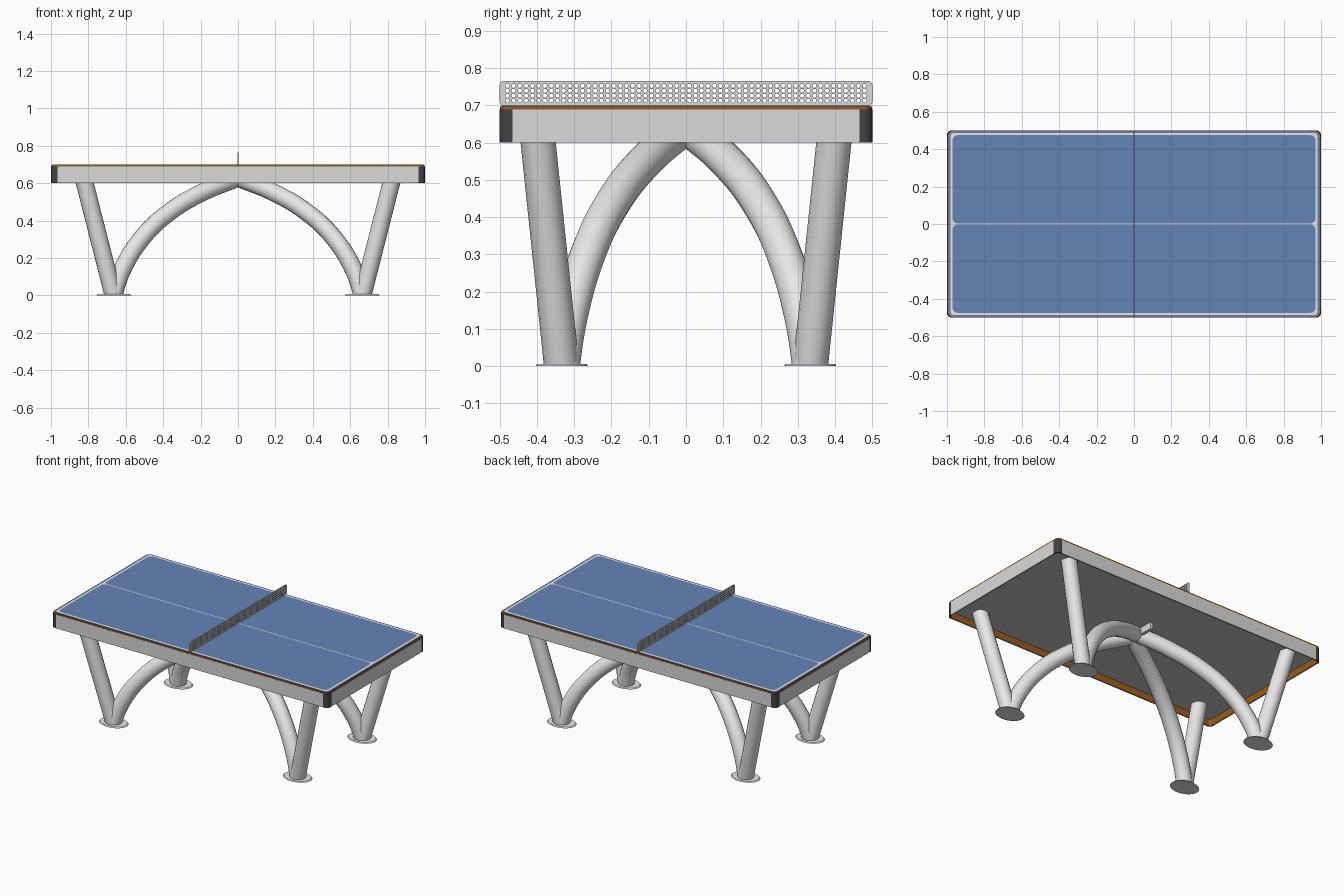
import bpy, bmesh, math
from mathutils import Vector

if "Cube" in bpy.data.objects:
    bpy.data.objects.remove(bpy.data.objects["Cube"])


def material(name, r, g, b):
    m = bpy.data.materials.new(name)
    m.diffuse_color = (r, g, b, 1)
    m.use_nodes = True
    m.node_tree.nodes["Principled BSDF"].inputs["Base Color"].default_value = m.diffuse_color
    return m


STEEL = material("light_grey_steel", 0.70, 0.70, 0.70)
LEG = material("pale_grey_tube", 0.80, 0.80, 0.80)
DARK = material("dark_plastic", 0.055, 0.055, 0.055)
BLUE = material("blue_paint", 0.13, 0.23, 0.47)
WOOD = material("brown_edge", 0.33, 0.11, 0.01)
WHITE = material("white_line", 0.80, 0.80, 0.80)
UNDER = material("grey_underside", 0.57, 0.57, 0.57)


def finish(bm, name, mats, smooth=True):
    me = bpy.data.meshes.new(name)
    bm.to_mesh(me)
    bm.free()
    ob = bpy.data.objects.new(name, me)
    bpy.context.collection.objects.link(ob)
    for m in mats:
        me.materials.append(m)
    if smooth:
        bpy.ops.object.select_all(action='DESELECT')
        ob.select_set(True)
        bpy.context.view_layer.objects.active = ob
        bpy.ops.object.shade_smooth_by_angle(angle=math.radians(35))
    return ob


def rounded_rect(x0, x1, y0, y1, r, seg=6, brk=0.0):
    """Counter-clockwise outline; brk adds a point that far from each corner."""
    pts = []
    corners = [(x1, y1, -1, -1, 0), (x0, y1, 1, -1, 90), (x0, y0, 1, 1, 180), (x1, y0, -1, 1, 270)]
    for cx, cy, sx, sy, a0 in corners:
        arc = [(cx + sx * r + r * math.cos(math.radians(a0 + 90 * i / seg)),
                cy + sy * r + r * math.sin(math.radians(a0 + 90 * i / seg))) for i in range(seg + 1)]
        if brk:
            ends = [(cx, cy + sy * brk), (cx + sx * brk, cy)]
            if a0 in (90, 270):
                ends.reverse()
            arc = [ends[0]] + arc + [ends[1]]
        pts += arc
    return pts


def loop_fill(bm, loops, place):
    """Fill an outer outline, leaving the other outlines as holes."""
    edges = []
    for pts in loops:
        vs = [bm.verts.new(place(*p)) for p in pts]
        edges += [bm.edges.new((vs[i], vs[(i + 1) % len(vs)])) for i in range(len(vs))]
    bmesh.ops.triangle_fill(bm, use_beauty=True, edges=edges)


def slab(name, outline, z0, z1, mat):
    """Extruded outline."""
    bm = bmesh.new()
    lo = [bm.verts.new((x, y, z0)) for x, y in outline]
    hi = [bm.verts.new((x, y, z1)) for x, y in outline]
    n = len(lo)
    bm.faces.new(lo[::-1])
    bm.faces.new(hi)
    for i in range(n):
        j = (i + 1) % n
        bm.faces.new((lo[i], lo[j], hi[j], hi[i]))
    return finish(bm, name, [mat])


# Table top: brown board showing as a rim round the blue playing surface
slab("top_board", rounded_rect(-0.997, 0.997, -0.499, 0.499, 0.025), 0.689, 0.6975, WOOD)
slab("playing_surface", rounded_rect(-0.992, 0.992, -0.494, 0.494, 0.022), 0.6975, 0.70, BLUE)

# Underside panel, recessed within the apron
slab("underside_panel", rounded_rect(-0.99, 0.99, -0.49, 0.49, 0.02), 0.643, 0.687, UNDER)

# Apron: steel outside, brown inside, dark corner guards
bm = bmesh.new()
rings = []
outer = rounded_rect(-1, 1, -0.5, 0.5, 0.024, brk=0.035)
inner = rounded_rect(-0.991, 0.991, -0.491, 0.491, 0.015, brk=0.026)
for pts, z in ((outer, 0.60), (outer, 0.689), (inner, 0.689), (inner, 0.60)):
    rings.append([bm.verts.new((x, y, z)) for x, y in pts])
n = len(outer)
for k in range(4):
    a, b = rings[k], rings[(k + 1) % 4]
    for i in range(n):
        j = (i + 1) % n
        f = bm.faces.new((a[i], a[j], b[j], b[i]))
        c = f.calc_center_median()
        corner = abs(c.x) > 0.963 and abs(c.y) > 0.463
        f.material_index = 2 if k == 2 else (1 if corner else 0)
bmesh.ops.recalc_face_normals(bm, faces=bm.faces)
finish(bm, "apron", [STEEL, DARK, WOOD])

# White court lines: border and long centre line
bm = bmesh.new()
loop_fill(bm, [rounded_rect(-0.982, 0.982, -0.487, 0.487, 0.02),
               rounded_rect(-0.970, 0.970, 0.003, 0.475, 0.028),
               rounded_rect(-0.970, 0.970, -0.475, -0.003, 0.028)],
          lambda x, y: (x, y, 0.7004))
for f in bm.faces:
    f.normal_update()
    if f.normal.z < 0:
        f.normal_flip()
finish(bm, "court_lines", [WHITE], smooth=False)

# Net: perforated sheet inside a plain rounded border
COLS, ROWS, Y, Z0, Z1 = 58, 4, 0.488, 0.706, 0.759
bm = bmesh.new()
dy, dz, R = 2 * Y / COLS, (Z1 - Z0) / ROWS, 0.0056
unit = [(1, 0), (1, 1), (0, 1), (-1, 1), (-1, 0), (-1, -1), (0, -1), (1, -1)]
for c in range(COLS):
    for r in range(ROWS):
        cy, cz = -Y + (c + 0.5) * dy, Z0 + (r + 0.5) * dz
        out = [bm.verts.new((0, cy + u * dy / 2, cz + v * dz / 2)) for u, v in unit]
        hole = [bm.verts.new((0, cy + R * math.cos(i * math.pi / 4), cz + R * math.sin(i * math.pi / 4)))
                for i in range(8)]
        for i in range(8):
            j = (i + 1) % 8
            bm.faces.new((out[i], out[j], hole[j], hole[i]))
bmesh.ops.remove_doubles(bm, verts=bm.verts, dist=0.0002)
net = finish(bm, "net_mesh", [STEEL], smooth=False)

bm = bmesh.new()
loop_fill(bm, [rounded_rect(-0.5, 0.5, 0.699, 0.765, 0.01),
               [(-Y, Z0), (Y, Z0), (Y, Z1), (-Y, Z1)]], lambda y, z: (0, y, z))
bmesh.ops.recalc_face_normals(bm, faces=bm.faces)
border = finish(bm, "net_border", [STEEL], smooth=False)
for ob in (net, border):
    s = ob.modifiers.new("thickness", 'SOLIDIFY')
    s.thickness, s.offset = 0.005, 0


def tube(name, points, radius):
    """Round tube along a smooth path, trimmed flat near the ground."""
    cu = bpy.data.curves.new(name, 'CURVE')
    cu.dimensions = '3D'
    cu.bevel_depth, cu.bevel_resolution, cu.resolution_u = radius, 6, 8
    cu.use_fill_caps = True
    sp = cu.splines.new('BEZIER')
    sp.bezier_points.add(len(points) - 1)
    for bp, p in zip(sp.bezier_points, points):
        bp.co = p
        bp.handle_left_type = bp.handle_right_type = 'AUTO'
    tmp = bpy.data.objects.new(name + "_path", cu)
    bpy.context.collection.objects.link(tmp)
    dg = bpy.context.evaluated_depsgraph_get()
    bm = bmesh.new()
    bm.from_mesh(tmp.evaluated_get(dg).to_mesh())
    bpy.data.objects.remove(tmp)
    bmesh.ops.remove_doubles(bm, verts=bm.verts, dist=0.0001)
    bmesh.ops.recalc_face_normals(bm, faces=bm.faces)
    bmesh.ops.bisect_plane(bm, geom=bm.verts[:] + bm.edges[:] + bm.faces[:],
                           plane_co=(0, 0, 0.003), plane_no=(0, 0, 1), clear_inner=True)
    for f in bm.faces:
        f.material_index = 0
    finish(bm, name, [LEG])


# Legs, arches and feet at the four corners
ARCH = [(0.675, -0.03), (0.622, 0.13), (0.51, 0.31), (0.36, 0.45), (0.18, 0.555), (0, 0.628)]
for sx, ex in ((-1, "left"), (1, "right")):
    for sy, ey in ((-1, "front"), (1, "back")):
        tag = f"{ey}_{ex}"
        tube(tag + "_leg", [(sx * 0.659, sy * 0.331, -0.03), (sx * 0.832, sy * 0.402, 0.65)], 0.047)
        tube(tag + "_arch", [(sx * x, sy * (0.02 + x * 0.47), z) for x, z in ARCH], 0.048)
        bm = bmesh.new()
        bmesh.ops.create_cone(bm, cap_ends=True, segments=40, radius1=1, radius2=0.93, depth=0.006)
        for v in bm.verts:
            v.co = Vector((sx * 0.664 + v.co.x * 0.094, sy * 0.333 + v.co.y * 0.071, v.co.z + 0.003))
        finish(bm, tag + "_foot", [LEG])

# Cross bar under the net where the arches meet
bm = bmesh.new()
bmesh.ops.create_cube(bm, size=1)
for v in bm.verts:
    v.co = Vector((v.co.x * 0.02, v.co.y * 0.32, 0.623 + v.co.z * 0.046))
finish(bm, "centre_bar", [STEEL], smooth=False)
